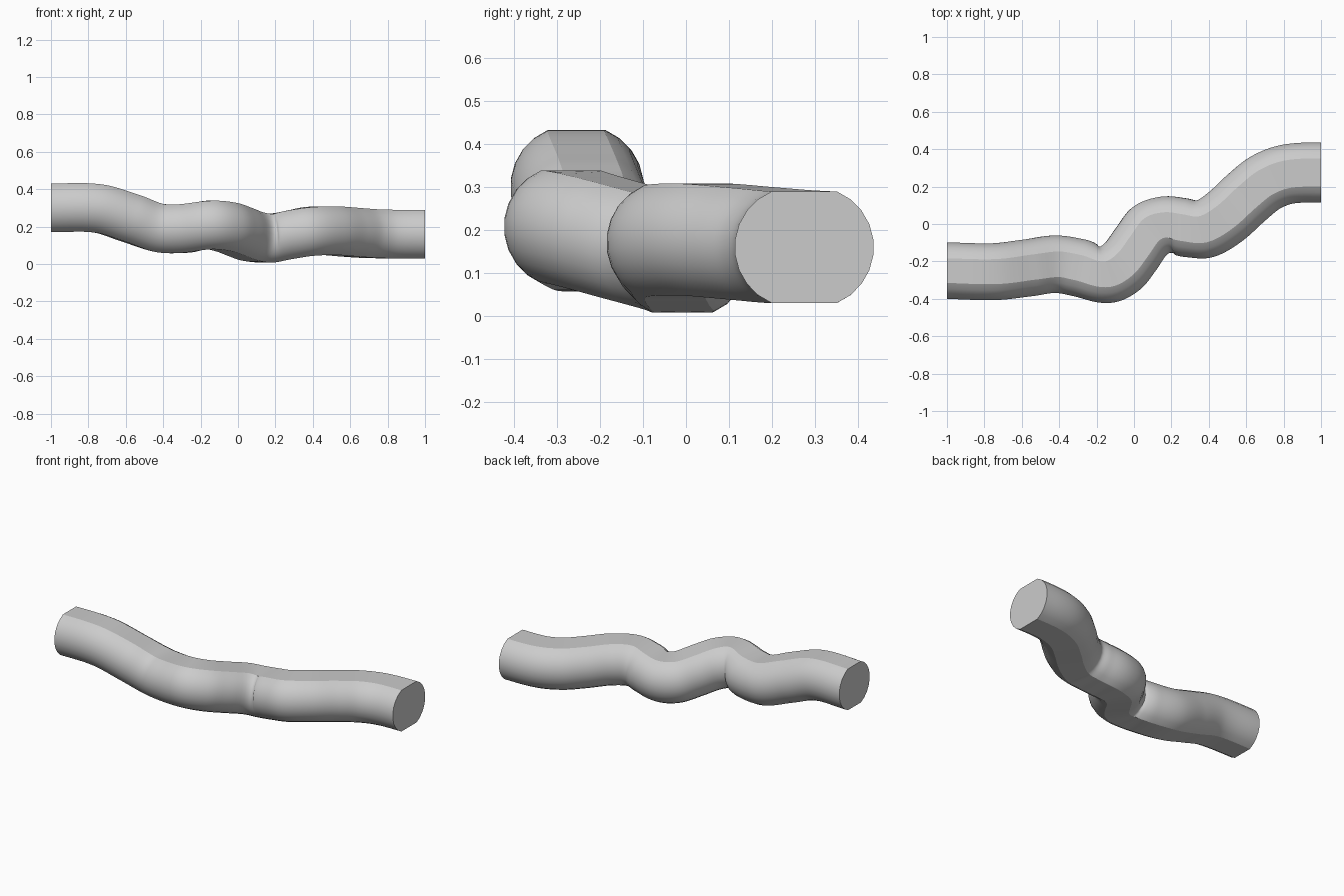
import bpy, bmesh, math
from mathutils import Vector

cube = bpy.data.objects.get("Cube")
if cube:
    bpy.data.objects.remove(cube)

# Centre line of the bent bar, as (x, y, z)
PATH = [Vector(p) for p in (
    (-1, -.25, .30), (-.75, -.255, .297), (-.57, -.235, .243), (-.42, -.215, .193),
    (-.29, -.235, .19), (-.15, -.27, .209), (-.06, -.225, .197), (.01, -.135, .172),
    (.08, -.04, .147), (.17, -.007, .138), (.28, -.02, .157), (.38, -.025, .174),
    (.49, .04, .178), (.6, .14, .17), (.7, .22, .163), (.82, .266, .16), (1, .275, .16))]
HALF_HEIGHT = .13
ARC_STEPS = 9
RINGS = 120


def centre(x):
    """Smooth point on the centre line; runs straight on past both ends."""
    if x <= PATH[0].x or x >= PATH[-1].x:
        end = PATH[0] if x < 0 else PATH[-1]
        return Vector((x, end.y, end.z))
    i = max(k for k, p in enumerate(PATH[:-1]) if p.x <= x)
    a, b = PATH[i], PATH[i + 1]

    def slope(k):
        if k in (0, len(PATH) - 1):
            return Vector((1, 0, 0))
        d = PATH[k + 1] - PATH[k - 1]
        return d / d.x

    h = b.x - a.x
    t = (x - a.x) / h
    p = (a * (2*t**3 - 3*t**2 + 1) + slope(i) * h * (t**3 - 2*t**2 + t)
         + b * (3*t**2 - 2*t**3) + slope(i + 1) * h * (t**3 - t**2))
    return Vector((x, p.y, p.z))


def section(half_width):
    """Bulging sides joined by a flat top and a flat bottom."""
    radius = .141
    limit = math.asin(HALF_HEIGHT / radius)
    angles = [-limit + 2 * limit * k / ARC_STEPS for k in range(ARC_STEPS + 1)]
    right = [(half_width - radius + radius * math.cos(a), radius * math.sin(a)) for a in angles]
    return right + [(-u, -v) for u, v in right]


# Sweep the section along the centre line
bm = bmesh.new()
rings = []
for r in range(RINGS + 1):
    x = -1 + 2 * r / RINGS
    mid = centre(x)
    reach = min(.14, max(.002, 1 - abs(x)))
    along = (centre(x + reach) - centre(x - reach)).normalized()
    side = Vector((0, 0, 1)).cross(along).normalized()
    up = along.cross(side)
    half_width = .157 + .005 * x
    if r in (0, RINGS):
        side, up = Vector((0, 1, 0)), Vector((0, 0, 1))
    rings.append([bm.verts.new(mid + side * u + up * v) for u, v in section(half_width)])

for lower, upper in zip(rings, rings[1:]):
    for k in range(len(lower)):
        n = (k + 1) % len(lower)
        bm.faces.new((lower[k], lower[n], upper[n], upper[k]))
bm.faces.new(rings[0])
bm.faces.new(rings[-1])
bmesh.ops.recalc_face_normals(bm, faces=bm.faces)

mesh = bpy.data.meshes.new("bent_bar")
bm.to_mesh(mesh)
bm.free()
bar = bpy.data.objects.new("bent_bar", mesh)
bpy.context.collection.objects.link(bar)

# Plain grey finish
grey = bpy.data.materials.new("plain_grey")
grey.use_nodes = True
grey.diffuse_color = (.6, .6, .6, 1)
grey.node_tree.nodes["Principled BSDF"].inputs["Base Color"].default_value = (.6, .6, .6, 1)
mesh.materials.append(grey)

bpy.ops.object.select_all(action='DESELECT')
bar.select_set(True)
bpy.context.view_layer.objects.active = bar
bpy.ops.object.shade_smooth_by_angle(angle=math.radians(25))
